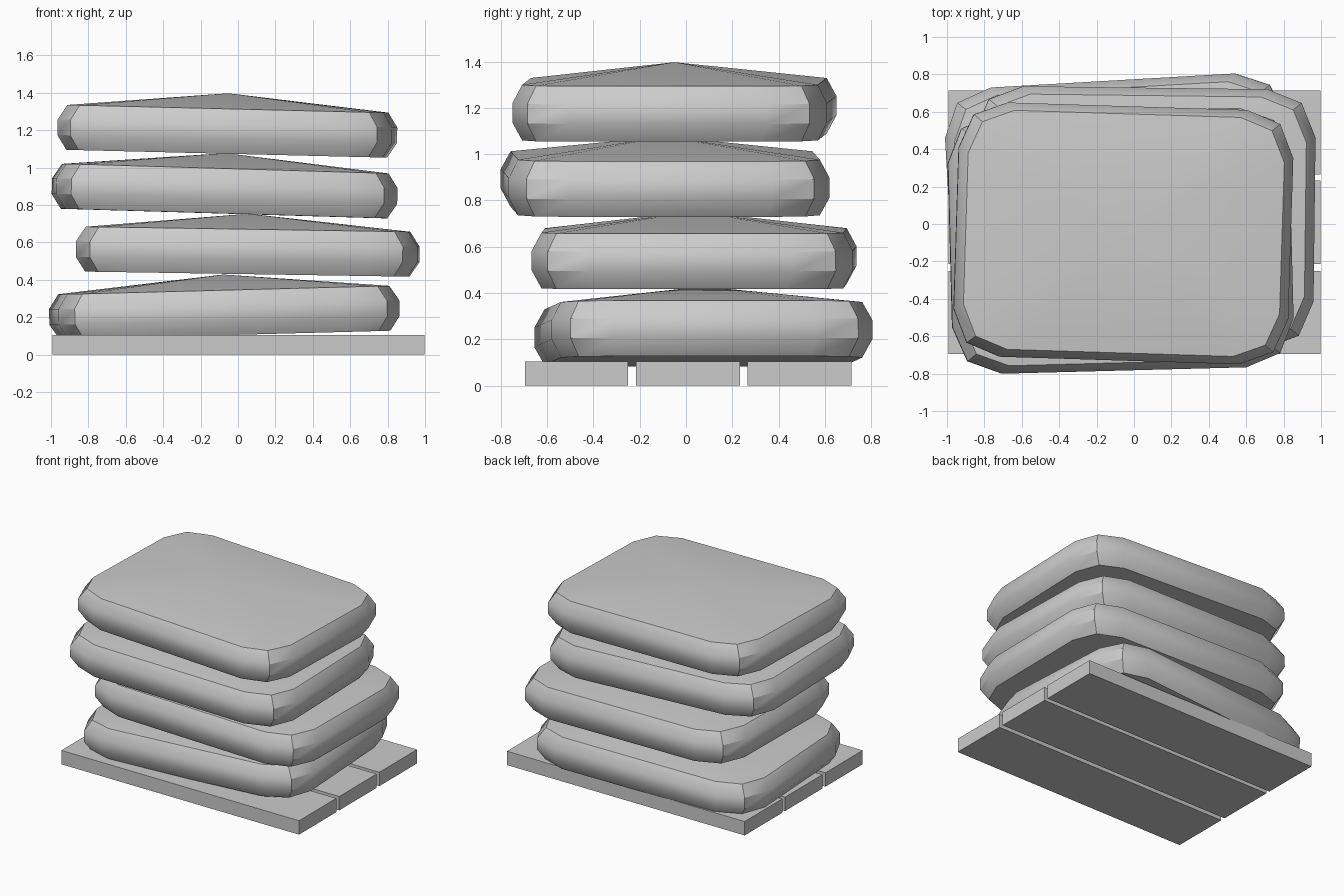
import bpy, bmesh
from math import radians

if "Cube" in bpy.data.objects:
    bpy.data.objects.remove(bpy.data.objects["Cube"])

SMOOTH = radians(35)

# Quarter outline of a sack (side, corner, end), mirrored to all four corners
SIDE, CORNER, END = (0.895, 0.43), (0.82, 0.61), (0.64, 0.68)
QUARTER = [SIDE, CORNER, END]
OUTLINE = (QUARTER
           + [(-x, y) for x, y in reversed(QUARTER)]
           + [(-x, -y) for x, y in QUARTER]
           + [(x, -y) for x, y in reversed(QUARTER)])

# Cross-section of a sack: inward scale and height of each ring
RINGS = [((0.945, 0.94), 0.0), ((1, 1), 0.078), ((1, 1), 0.162), ((0.945, 0.94), 0.24)]
PEAK = 0.323


def make_plank(name, y0, y1):
    bpy.ops.mesh.primitive_cube_add(size=1, location=(0.003, (y0 + y1) / 2, 0.0525))
    plank = bpy.context.object
    plank.name = name
    plank.scale = (1.99, y1 - y0, 0.105)
    bpy.ops.object.transform_apply(location=False, rotation=False, scale=True)


def make_sack(name, location, tilt, turn, size):
    bm = bmesh.new()
    rings = [[bm.verts.new((x * sx * size, y * sy * size, z)) for x, y in OUTLINE]
             for (sx, sy), z in RINGS]
    peak = bm.verts.new((0, 0, PEAK))
    n = len(OUTLINE)
    bm.faces.new(list(reversed(rings[0])))
    for i in range(n):
        j = (i + 1) % n
        for low, high in zip(rings, rings[1:]):
            bm.faces.new((low[i], low[j], high[j], high[i]))
        bm.faces.new((rings[-1][i], rings[-1][j], peak))
    bmesh.ops.recalc_face_normals(bm, faces=bm.faces)
    mesh = bpy.data.meshes.new(name)
    bm.to_mesh(mesh)
    bm.free()
    sack = bpy.data.objects.new(name, mesh)
    bpy.context.collection.objects.link(sack)
    sack.location = location
    sack.rotation_euler = (0, radians(tilt), radians(turn))
    bpy.ops.object.select_all(action='DESELECT')
    sack.select_set(True)
    bpy.context.view_layer.objects.active = sack
    bpy.ops.object.shade_smooth_by_angle(angle=SMOOTH)


# Pallet planks
for i, (y0, y1) in enumerate([(-0.695, -0.25), (-0.215, 0.233), (0.265, 0.715)], 1):
    make_plank(f"plank_{i}", y0, y1)

# Stacked sacks, bottom to top: location, tilt, turn, size
SACKS = [
    ((-0.07, 0.075, 0.105), -1.5, 3.3, 1.02),
    ((0.05, 0.035, 0.43), 0.9, -0.7, 1.02),
    ((-0.075, -0.09, 0.754), 1.7, 1.5, 1.02),
    ((-0.06, -0.05, 1.074), 1.4, -1.8, 1.0),
]
for i, args in enumerate(SACKS, 1):
    make_sack(f"sack_{i}", *args)
